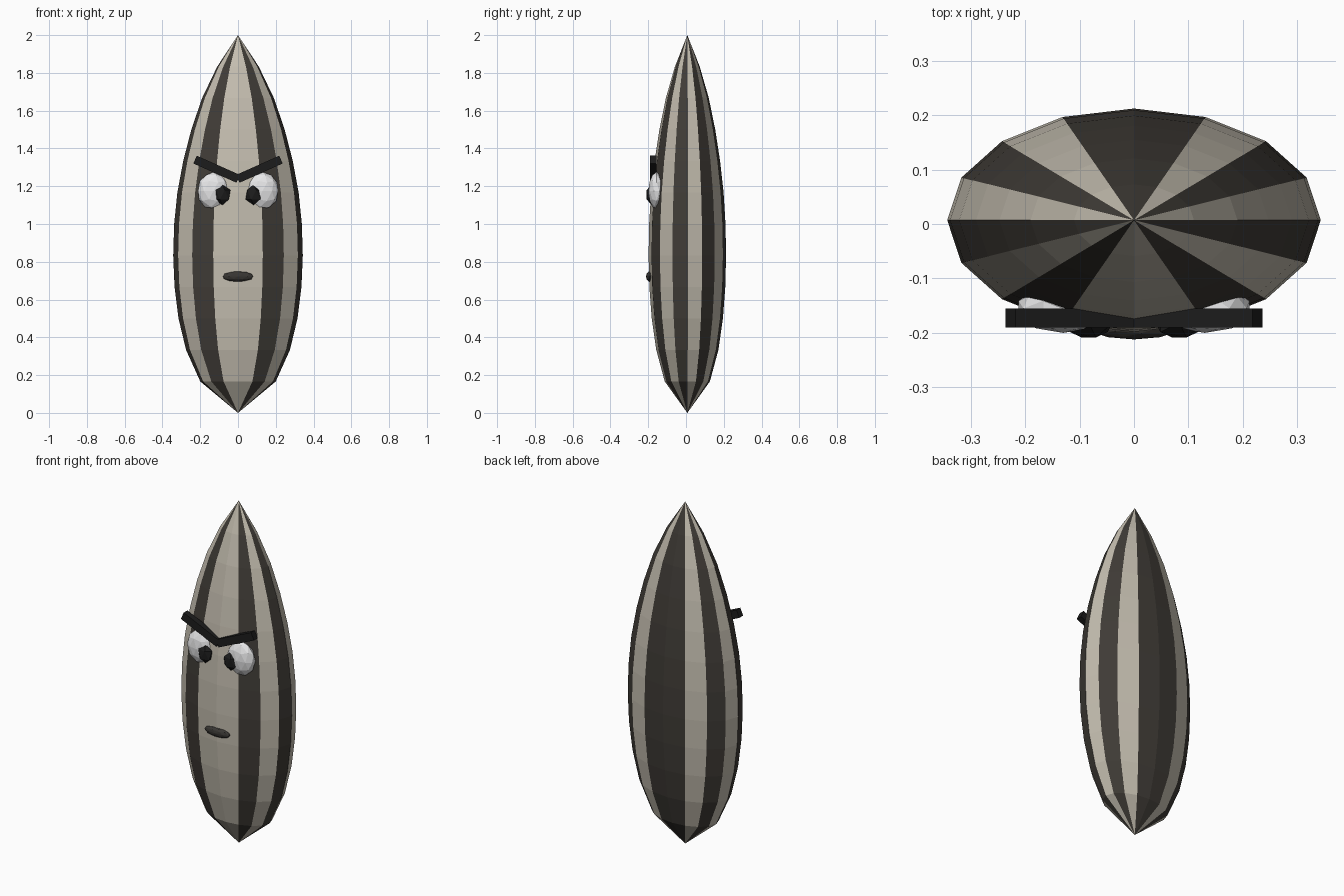
import bpy, bmesh, math
from mathutils import Matrix

if "Cube" in bpy.data.objects:
    bpy.data.objects.remove(bpy.data.objects["Cube"])


def material(name, rgb):
    m = bpy.data.materials.new(name)
    m.diffuse_color = (*rgb, 1)
    m.use_nodes = True
    m.node_tree.nodes["Principled BSDF"].inputs["Base Color"].default_value = m.diffuse_color
    return m


CREAM = material("cream_stripe", (0.55, 0.51, 0.43))
DARK = material("dark_stripe", (0.050, 0.044, 0.037))
WHITE = material("eye_white", (0.82, 0.82, 0.83))
BLACK = material("black", (0.012, 0.012, 0.012))
MOUTH = material("mouth_grey", (0.04, 0.037, 0.033))


def add_object(name, bm, *mats):
    bmesh.ops.recalc_face_normals(bm, faces=bm.faces[:])
    mesh = bpy.data.meshes.new(name)
    bm.to_mesh(mesh)
    bm.free()
    for m in mats:
        mesh.materials.append(m)
    ob = bpy.data.objects.new(name, mesh)
    bpy.context.collection.objects.link(ob)
    return ob


def ellipsoid(name, centre, radii, detail, mat):
    bm = bmesh.new()
    bmesh.ops.create_icosphere(bm, subdivisions=detail, radius=1)
    bm.transform(Matrix.Translation(centre) @ Matrix.Diagonal((*radii, 1)))
    return add_object(name, bm, mat)


# Seed body: 16-sided elliptical rings at equal heights, pointed at both ends
SEGS, DEPTH, Y0 = 16, 0.598, 0.007
RADII = [0.2, 0.275, 0.315, 0.336, 0.343, 0.338, 0.321, 0.290, 0.247, 0.190, 0.110]
bm = bmesh.new()
rings = []
for k, r in enumerate(RADII, 1):
    ring = []
    for i in range(SEGS):
        a = math.tau * i / SEGS
        ring.append(bm.verts.new((r * math.cos(a), Y0 + r * DEPTH * math.sin(a), k / 6)))
    rings.append(ring)
bottom = bm.verts.new((0, Y0, 0))
top = bm.verts.new((0, Y0, 2))
for i in range(SEGS):
    j = (i + 1) % SEGS
    faces = [bm.faces.new((bottom, rings[0][j], rings[0][i])),
             bm.faces.new((top, rings[-1][i], rings[-1][j]))]
    for lo, hi in zip(rings, rings[1:]):
        faces.append(bm.faces.new((lo[i], lo[j], hi[j], hi[i])))
    # stripes alternate from the cream front panel round to the dark back panel
    mid = math.tau * (i + 0.5) / SEGS
    from_front = math.acos(max(-1, min(1, -math.sin(mid))))
    panel = int(from_front / (math.tau / SEGS))
    for f in faces:
        f.material_index = panel % 2
add_object("seed_body", bm, CREAM, DARK)

# Face: eyes, pupils and slanted brows on both sides
for side, s in (("left", -1), ("right", 1)):
    ellipsoid(f"{side}_eye", (s * 0.13, -0.155, 1.175), (0.086, 0.045, 0.1), 2, WHITE)
    ellipsoid(f"{side}_pupil", (s * 0.083, -0.182, 1.155), (0.048, 0.031, 0.055), 1, BLACK)
    bm = bmesh.new()
    bmesh.ops.create_cube(bm, size=1)
    bm.transform(Matrix.Translation((s * 0.113, -0.173, 1.29))
                 @ Matrix.Rotation(-s * math.radians(24), 4, 'Y')
                 @ Matrix.Diagonal((0.25, 0.035, 0.045, 1)))
    add_object(f"{side}_brow", bm, BLACK)

# Small flat mouth
ellipsoid("mouth", (0, -0.19, 0.722), (0.083, 0.022, 0.028), 2, MOUTH)
